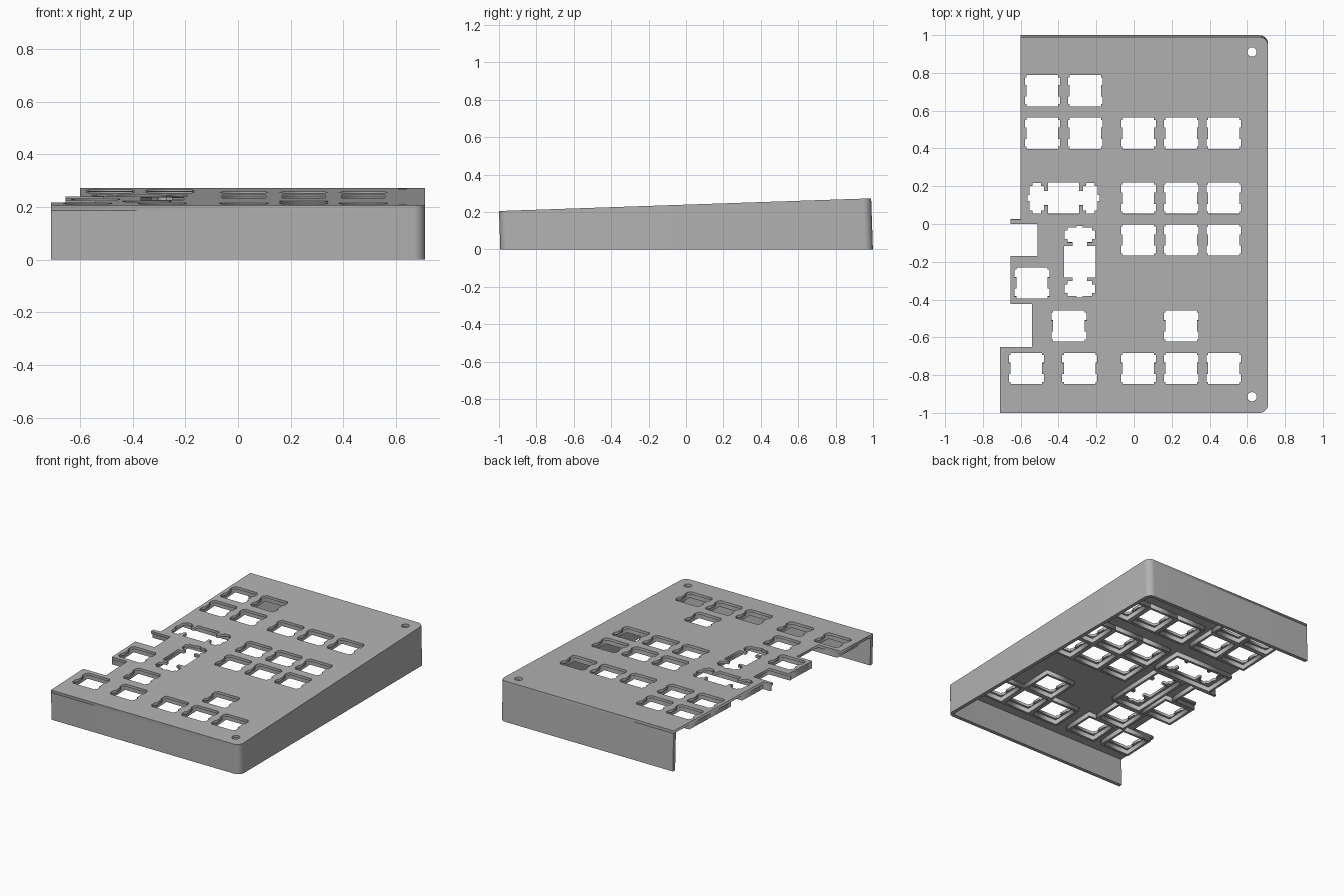
import bpy, bmesh, math

cube = bpy.data.objects.get("Cube")
if cube:
    bpy.data.objects.remove(cube)

grey = bpy.data.materials.new("plain grey")
grey.use_nodes = True
COLOUR = (0.45, 0.45, 0.45, 1)
grey.diffuse_color = COLOUR
grey.node_tree.nodes["Principled BSDF"].inputs["Base Color"].default_value = COLOUR

SLOPE, FRONT_HEIGHT = 0.034, 0.205
PLATE, RIB, WALL = 0.018, 0.05, 0.025      # depths of plate and ribs, wall thickness
FRONT, BACK, RIGHT, RADIUS = -1.0, 0.99, 0.71, 0.045
HALF = 0.113                               # half a key pitch
POCKET = HALF - 0.016


def top(y):
    return FRONT_HEIGHT + SLOPE * (y - FRONT)


def solid(name, loops, d0, d1, to_floor=False):
    """Extrude nested 2D loops between two depths below the sloping top."""
    curve = bpy.data.curves.new(name, "CURVE")
    curve.dimensions, curve.fill_mode = "2D", "BOTH"
    curve.extrude = 0.5
    for loop in loops:
        s = curve.splines.new("POLY")
        s.points.add(len(loop) - 1)
        for p, (x, y) in zip(s.points, loop):
            p.co = (x, y, 0, 1)
        s.use_cyclic_u = True
    temp = bpy.data.objects.new(name + "_curve", curve)
    bpy.context.collection.objects.link(temp)
    graph = bpy.context.evaluated_depsgraph_get()
    mesh = bpy.data.meshes.new_from_object(temp.evaluated_get(graph))
    bpy.data.objects.remove(temp)
    bpy.data.curves.remove(curve)
    bm = bmesh.new()
    bm.from_mesh(mesh)
    bmesh.ops.remove_doubles(bm, verts=bm.verts, dist=1e-5)
    # lean everything with the tilted top
    for v in bm.verts:
        height = top(v.co.y)
        low = v.co.z < 0
        d = (height if to_floor else d1) if low else d0
        v.co.z = height - d
        v.co.y += SLOPE * d
    bmesh.ops.recalc_face_normals(bm, faces=bm.faces)
    bm.to_mesh(mesh)
    bm.free()
    mesh.name = name
    mesh.materials.clear()
    mesh.materials.append(grey)
    obj = bpy.data.objects.new(name, mesh)
    bpy.context.collection.objects.link(obj)
    return obj


def arc(cx, cy, r, start, sweep=90, n=8):
    angles = [math.radians(start + sweep * i / n) for i in range(n + 1)]
    return [(cx + r * math.cos(a), cy + r * math.sin(a)) for a in angles]


def mirrored(quarter):
    """Complete a loop from the points of its first quadrant."""
    left = [(-x, y) for x, y in reversed(quarter)]
    upper = quarter + left
    return upper + [(x, -y) for x, y in reversed(upper)]


def place(loop, cx, cy, turned=False):
    return [(cx + (-y if turned else x), cy + (x if turned else y)) for x, y in loop]


# Switch opening with side notches, and the wide opening with stabiliser slots
switch = mirrored([(0.083, 0.03), (0.0925, 0.03), (0.0925, 0.071),
                   (0.083, 0.071), (0.083, 0.083)])
wide = mirrored([(0.19, 0.016), (0.181, 0.016), (0.181, 0.065), (0.165, 0.065),
                 (0.165, 0.081), (0.12, 0.081), (0.12, 0.065), (0.103, 0.065),
                 (0.103, 0.038), (0.083, 0.038), (0.083, 0.083)])

# Key positions, row by row
RIGHT_COLS = [0.023, 0.25, 0.475]
rows = {0.705: [-0.485, -0.258],
        0.48: [-0.485, -0.258] + RIGHT_COLS,
        0.137: RIGHT_COLS,
        -0.085: RIGHT_COLS,
        -0.312: [-0.54],
        -0.54: [-0.345, 0.25],
        -0.765: [-0.57, -0.288] + RIGHT_COLS}
keys = [(x, y, False, False) for y, xs in rows.items() for x in xs]
keys += [(-0.373, 0.137, True, False), (-0.288, -0.2, True, True)]

# Top plate, with its stepped left edge
outer_corners = (arc(RIGHT - RADIUS, FRONT + RADIUS, RADIUS, -90)
                 + arc(RIGHT - RADIUS, BACK - RADIUS, RADIUS, 0))
left_steps = [(-0.6, BACK), (-0.6, 0.025), (-0.655, 0.025), (-0.655, 0.0),
              (-0.51, 0.0), (-0.51, -0.17), (-0.655, -0.17), (-0.655, -0.423),
              (-0.54, -0.423), (-0.54, -0.652), (-0.71, -0.652), (-0.71, FRONT)]
holes = [place(wide if w else switch, x, y, t) for x, y, w, t in keys]
holes += [arc(0.625, y, 0.025, 0, 337.5, 15) for y in (0.91, -0.915)]
solid("top_plate", [outer_corners + left_steps] + holes, 0, PLATE)

# Rib frame under each key
for i, (x, y, is_wide, turned) in enumerate(keys):
    extra = HALF if is_wide else 0
    ring = [place(mirrored([(s + extra, s)]), x, y, turned) for s in (HALF, POCKET)]
    solid(f"key_frame_{i + 1}", ring, PLATE, RIB)

# Open frame around the cut-off key on the left edge
solid("open_key_frame", [[(-0.655, 0.025), (-0.48, 0.025), (-0.48, -0.198),
                          (-0.655, -0.198), (-0.655, -0.184), (-0.496, -0.184),
                          (-0.496, 0.012), (-0.655, 0.012)]], PLATE, RIB)

# Front, right and back walls in one run, open on the left
r = RADIUS - WALL
inner_corners = (arc(RIGHT - RADIUS, FRONT + RADIUS, r, -90)
                 + arc(RIGHT - RADIUS, BACK - RADIUS, r, 0))
wall = ([(-0.71, FRONT)] + outer_corners + [(-0.6, BACK), (-0.6, BACK - WALL)]
        + inner_corners[::-1] + [(-0.71, FRONT + WALL)])
walls = solid("outer_walls", [wall], PLATE, 0, to_floor=True)

# Smooth the rounded corners only
for obj in bpy.context.collection.objects:
    obj.select_set(obj == walls)
bpy.context.view_layer.objects.active = walls
bpy.ops.object.shade_smooth_by_angle(angle=math.radians(30))
